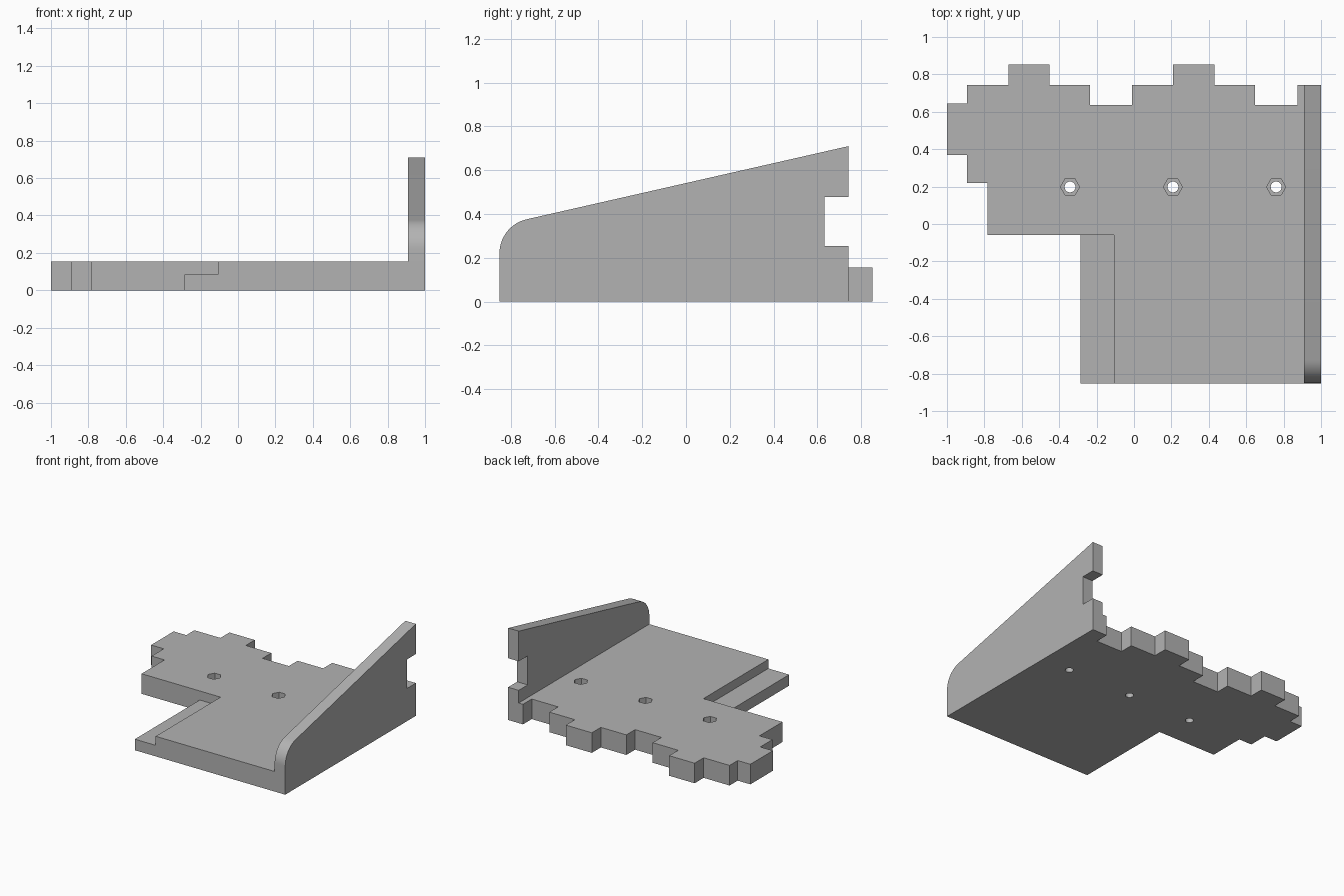
import bpy
import bmesh
from math import cos, sin, radians
from mathutils import Matrix

cube = bpy.data.objects.get("Cube")
if cube:
    bpy.data.objects.remove(cube, do_unlink=True)

grey = bpy.data.materials.new("plain grey")
grey.use_nodes = True
color = (0.45, 0.45, 0.45, 1)
grey.diffuse_color = color
grey.node_tree.nodes["Principled BSDF"].inputs["Base Color"].default_value = color


def extrude_profile(name, points, offset):
    """Solid made by sweeping a closed polygon along an offset vector."""
    bm = bmesh.new()
    face = bm.faces.new([bm.verts.new(p) for p in points])
    swept = bmesh.ops.extrude_face_region(bm, geom=[face])["geom"]
    verts = [v for v in swept if isinstance(v, bmesh.types.BMVert)]
    bmesh.ops.translate(bm, verts=verts, vec=offset)
    bmesh.ops.recalc_face_normals(bm, faces=bm.faces)
    return finish(name, bm)


def drill(name, x, y, radius, sides, low, high):
    """Prism cutter standing between two heights."""
    bm = bmesh.new()
    turn = Matrix.Translation((x, y, (low + high) / 2))
    bmesh.ops.create_cone(bm, cap_ends=True, segments=sides, radius1=radius,
                          radius2=radius, depth=high - low,
                          matrix=turn @ Matrix.Rotation(radians(90), 4, "Z"))
    return finish(name, bm)


def finish(name, bm):
    mesh = bpy.data.meshes.new(name)
    bm.to_mesh(mesh)
    bm.free()
    mesh.materials.append(grey)
    obj = bpy.data.objects.new(name, mesh)
    bpy.context.collection.objects.link(obj)
    return obj


def combine(target, tool, operation):
    mod = target.modifiers.new(operation.lower(), "BOOLEAN")
    mod.operation, mod.solver, mod.object = operation, "EXACT", tool
    bpy.context.view_layer.objects.active = target
    bpy.ops.object.modifier_apply(modifier=mod.name)
    bpy.data.objects.remove(tool, do_unlink=True)


PLATE, LEDGE = 0.155, 0.085
FRONT, EDGE = -0.852, 0.742

# Base plate with finger joints along the back and left-hand steps
outline = [(1, FRONT), (1, EDGE), (0.873, EDGE), (0.873, 0.635), (0.648, 0.635),
           (0.648, EDGE), (0.43, EDGE), (0.43, 0.852), (0.208, 0.852),
           (0.208, EDGE), (-0.01, EDGE), (-0.01, 0.635), (-0.235, 0.635),
           (-0.235, EDGE), (-0.453, EDGE), (-0.453, 0.852), (-0.67, 0.852),
           (-0.67, EDGE), (-0.892, EDGE), (-0.892, 0.643), (-1, 0.643),
           (-1, 0.368), (-0.892, 0.368), (-0.892, 0.22), (-0.782, 0.22),
           (-0.782, -0.06), (-0.285, -0.06), (-0.285, FRONT)]
base = extrude_profile("base_plate", [(x, y, 0) for x, y in outline], (0, 0, PLATE))

# Lowered ledge beside the front section
step = extrude_profile("ledge_cutter",
                       [(-0.4, -1, LEDGE), (-0.107, -1, LEDGE),
                        (-0.107, -0.06, LEDGE), (-0.4, -0.06, LEDGE)], (0, 0, 0.2))
combine(base, step, "DIFFERENCE")

# Sloping side wall with rounded front corner and a notch at the back
radius = 0.16
arc = [(FRONT + radius + radius * cos(radians(a)), 0.22 + radius * sin(radians(a)))
       for a in [180 - 77 * i / 14 for i in range(15)]]
wall_profile = [(FRONT, 0)] + arc + [(EDGE, 0.71), (EDGE, 0.477), (0.632, 0.477),
                                     (0.632, 0.253), (EDGE, 0.253), (EDGE, 0)]
wall = extrude_profile("side_wall", [(0.91, y, z) for y, z in wall_profile], (0.09, 0, 0))
combine(base, wall, "UNION")

# Bolt holes with hexagonal nut recesses
for x in (-0.342, 0.208, 0.76):
    combine(base, drill("bolt_cutter", x, 0.198, 0.029, 32, -0.1, 0.3), "DIFFERENCE")
    combine(base, drill("nut_cutter", x, 0.198, 0.051, 6, 0.08, 0.3), "DIFFERENCE")

base.name = "bracket_plate"
bpy.ops.object.select_all(action="DESELECT")
base.select_set(True)
bpy.context.view_layer.objects.active = base
bpy.ops.object.shade_smooth_by_angle(angle=radians(25))
